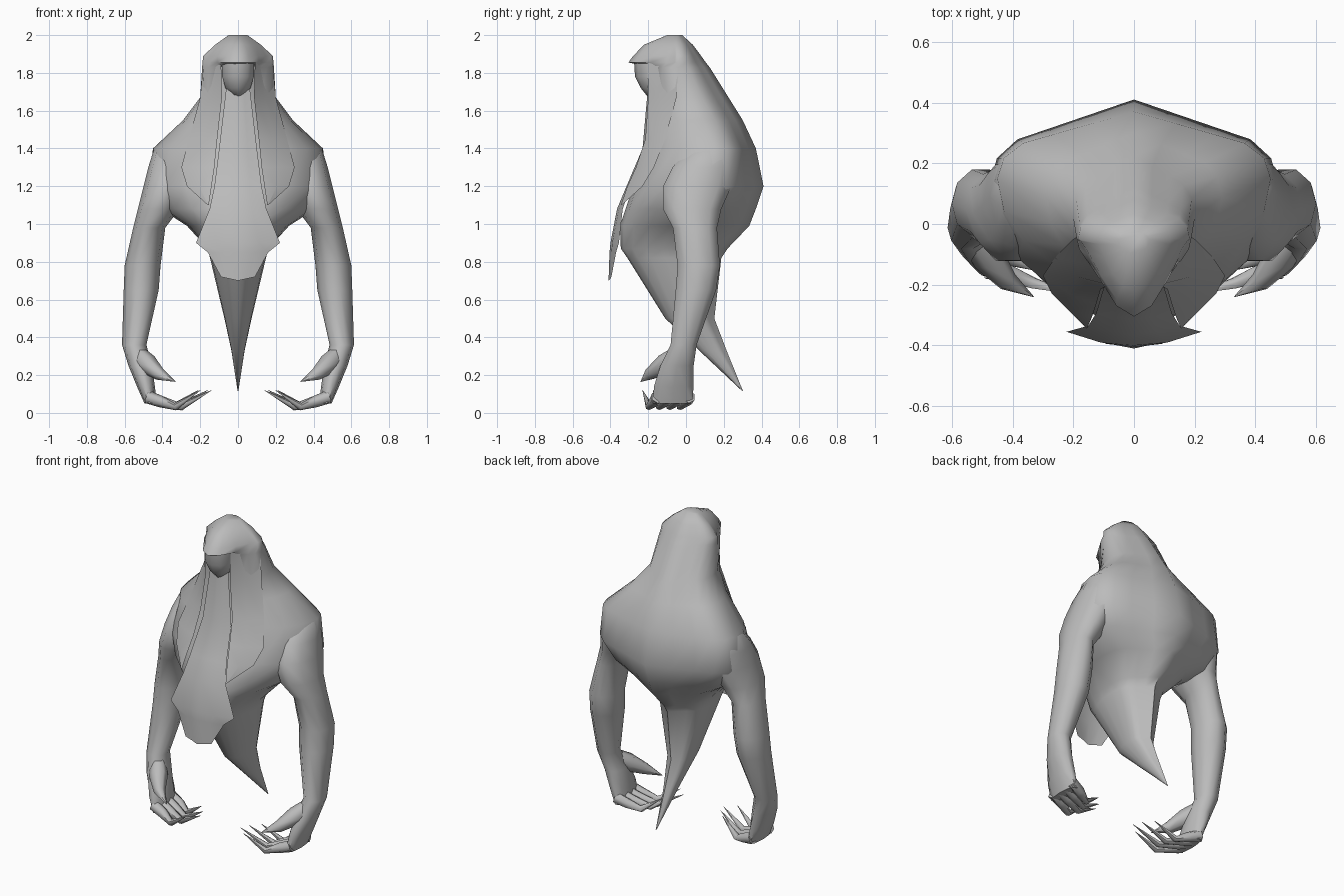
import bpy, bmesh, math
from mathutils import Vector

cube = bpy.data.objects.get("Cube")
if cube:
    bpy.data.objects.remove(cube, do_unlink=True)

grey = bpy.data.materials.new("plain grey")
grey.use_nodes = True
tone = (0.5, 0.5, 0.5, 1)
grey.diffuse_color = tone
grey.node_tree.nodes["Principled BSDF"].inputs["Base Color"].default_value = tone


def loft(name, rings, closed=True, mirrored=False, sharp=60):
    """Skin a list of equal-length point rows; closed rows become a capped solid."""
    bm = bmesh.new()
    rows = [[bm.verts.new(p) for p in ring] for ring in rings]
    count = len(rows[0])
    for a, b in zip(rows, rows[1:]):
        for i in range(count if closed else count - 1):
            j = (i + 1) % count
            bm.faces.new((a[i], a[j], b[j], b[i]))
    if closed:
        bm.faces.new(rows[0])
        bm.faces.new(rows[-1])
        bmesh.ops.recalc_face_normals(bm, faces=bm.faces[:])
    else:
        # Open sheets all face the front
        bm.normal_update()
        for face in bm.faces:
            if face.normal.y > 0:
                face.normal_flip()
    mesh = bpy.data.meshes.new(name)
    bm.to_mesh(mesh)
    bm.free()
    mesh.materials.append(grey)
    obj = bpy.data.objects.new(name, mesh)
    bpy.context.collection.objects.link(obj)
    if mirrored:
        mod = obj.modifiers.new("Mirror", "MIRROR")
        mod.use_mirror_merge = False
    bpy.ops.object.select_all(action="DESELECT")
    obj.select_set(True)
    bpy.context.view_layer.objects.active = obj
    bpy.ops.object.shade_smooth_by_angle(angle=math.radians(sharp))
    return obj


def body_ring(z, width, front, back, mid, peak=1, sides=20):
    """Horizontal ring about its widest line; peak pinches the front to a beak."""
    ring = []
    for i in range(sides):
        a = math.tau * i / sides
        s, c = math.sin(a), math.cos(a)
        if c > 0:
            # The back slopes straight away from a central spine ridge
            offset = (back - mid) * min(c, 1 - .58 * abs(s))
        else:
            offset = (front - mid) * (-c) ** peak
        ring.append((width * s, mid + offset, z))
    return ring


def tapered_tube(name, path, radii, sides=6):
    """Tube following a path, used for the clawed digits."""
    points = [Vector(p) for p in path]
    rings = []
    for i, (p, r) in enumerate(zip(points, radii)):
        along = (points[min(i + 1, len(points) - 1)] - points[max(i - 1, 0)]).normalized()
        u = along.cross(Vector((0, 1, 0))).normalized()
        v = along.cross(u)
        rings.append([p + r * (u * math.cos(math.tau * k / sides)
                               + v * math.sin(math.tau * k / sides)) for k in range(sides)])
    return loft(name, rings, mirrored=True)


# Hooded robe tapering to a backward tail: height, half width, front, back, widest line, peak
body_levels = [
    (2.0, .05, -.1, -.02, -.05),
    (1.95, .12, -.22, .035, -.05, 2),
    (1.89, .184, -.28, .08, -.05, 3),
    (1.855, .188, -.305, .105, -.05, 3),
    (1.83, .19, -.18, .125, -.04),
    (1.67, .2, -.18, .225, .02),
    (1.55, .29, -.18, .3, .09),
    (1.4, .45, -.2, .37, .15),
    (1.2, .475, -.28, .41, .13),
    (1.08, .41, -.32, .37, .08),
    (.99, .27, -.35, .335, .04),
    (.87, .16, -.345, .22, -.02),
    (.82, .148, -.31, .187, -.02),
    (.5, .072, -.11, .15, .05),
    (.33, .035, .07, .215, .15),
    (.115, .002, .298, .302, .3),
]
loft("hooded_body", [body_ring(*level) for level in body_levels])

# Face wedge below the hood lip
face_levels = [(1.86, .09, -.275, -.1, -.17), (1.78, .088, -.27, -.1, -.17),
               (1.72, .07, -.24, -.1, -.16), (1.67, .02, -.2, -.1, -.15)]
loft("face", [body_ring(*level, sides=10) for level in face_levels])

# Long beard sheet: height, half width, edge depth, centre depth
beard_rows = [
    (1.74, .06, -.185, -.2),
    (1.4, .1, -.21, -.23),
    (1.2, .125, -.295, -.315),
    (1.08, .15, -.335, -.365),
    (.9, .222, -.355, -.4),
    (.85, .16, -.37, -.405),
    (.72, .09, -.395, -.41),
]
beard = []
for z, w, edge, centre in beard_rows:
    dip = .02 if z < .8 else 0
    beard.append([(-w, edge, z), (-w / 2, centre + .01, z - dip / 2), (0, centre, z - dip),
                  (w / 2, centre + .01, z - dip / 2), (w, edge, z)])
loft("beard", beard, closed=False)

# Hood flaps, tucked under the hood: height, inner x, outer x, inner depth, outer depth, bulge
flap_rows = [
    (1.87, .09, .183, -.205, -.04, -.03),
    (1.67, .085, .2, -.2, -.05, .01),
    (1.45, .11, .26, -.215, -.11, .012),
    (1.3, .125, .3, -.265, -.17, .012),
    (1.2, .14, .27, -.31, -.23, .012),
    (1.1, .155, .16, -.345, -.34, 0),
]
flaps = [[(a, f, z), ((a + b) / 2, (f + g) / 2 - bulge, z), (b, g, z)]
         for z, a, b, f, g, bulge in flap_rows]
loft("hood_flap", flaps, closed=False, mirrored=True)

# Arms from shoulder to palm: height, inner x, outer x, front, back
arm_levels = [
    (1.46, .22, .33, .06, .2),
    (1.39, .25, .447, .0, .245),
    (1.3, .25, .475, -.08, .26),
    (1.2, .26, .5, -.13, .25),
    (1.08, .31, .53, -.13, .195),
    (.98, .385, .555, -.075, .17),
    (.78, .41, .6, -.05, .185),
    (.65, .42, .605, -.06, .165),
    (.36, .485, .614, -.085, .06),
    (.25, .455, .58, -.14, .045),
    (.14, .44, .535, -.175, .045),
    (.05, .43, .495, -.18, .04),
]
arm = []
for z, inner, outer, front, back in arm_levels:
    cx, cy = (inner + outer) / 2, (front + back) / 2
    arm.append([(cx + (outer - inner) / 2 * math.cos(a), cy + (back - front) / 2 * math.sin(a), z)
                for a in (math.tau * i / 10 for i in range(10))])
loft("arm", arm, mirrored=True)

# Four clawed fingers sweeping inward, and a thumb above them
for i, label in enumerate(("index", "middle", "ring", "little")):
    y = -.15 + .055 * i
    reach = (.06, .0, .02, .07)[i]
    tapered_tube(label + "_finger",
                 [(.48, y, .085), (.41, y - .015, .06), (.3 + reach / 2, y - .045, .033),
                  (.14 + reach, y - .08, .12)],
                 [.035, .031, .02, .001])
tapered_tube("thumb",
             [(.54, -.03, .32), (.48, -.11, .26), (.415, -.19, .205), (.33, -.24, .165)],
             [.045, .055, .034, .001])
